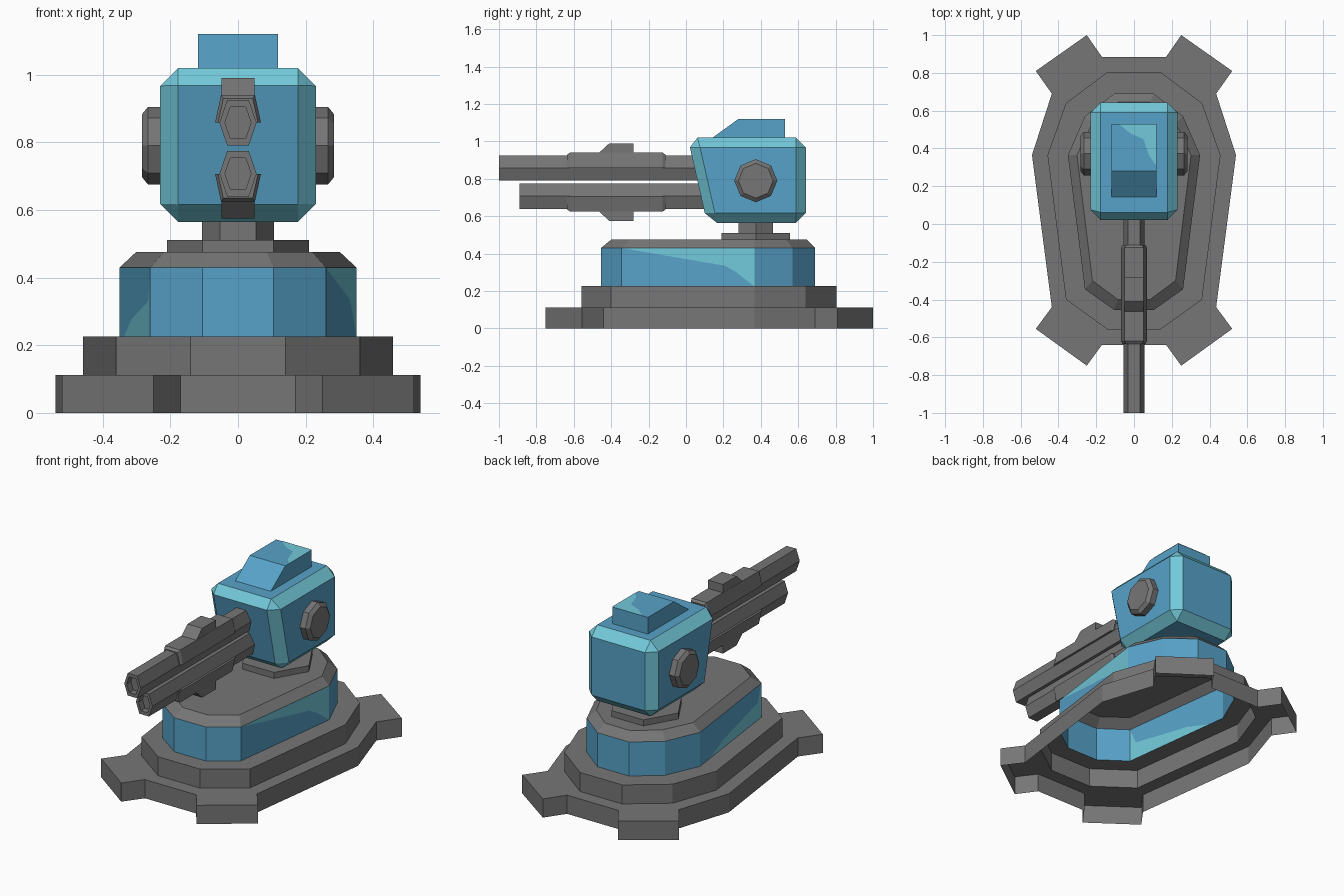
import bpy, bmesh, math

if "Cube" in bpy.data.objects:
    bpy.data.objects.remove(bpy.data.objects["Cube"])


def material(name, rgb):
    m = bpy.data.materials.new(name)
    m.diffuse_color = (*rgb, 1)
    m.use_nodes = True
    m.node_tree.nodes["Principled BSDF"].inputs["Base Color"].default_value = m.diffuse_color
    return m


GREY = material("gunmetal grey", (0.18, 0.18, 0.18))
BLUE = material("armour blue", (0.095, 0.36, 0.58))
CYAN = material("edge cyan", (0.17, 0.58, 0.70))


def finish(bm, name, *mats):
    bmesh.ops.remove_doubles(bm, verts=bm.verts, dist=1e-5)
    bmesh.ops.recalc_face_normals(bm, faces=bm.faces)
    me = bpy.data.meshes.new(name)
    bm.to_mesh(me)
    bm.free()
    for m in mats:
        me.materials.append(m)
    ob = bpy.data.objects.new(name, me)
    bpy.context.collection.objects.link(ob)
    return ob


def loft(name, rings, mat, start=False, end=False):
    """Skin a sequence of equal-sized point rings, with optional caps."""
    bm = bmesh.new()
    vs = [[bm.verts.new(p) for p in r] for r in rings]
    n = len(vs[0])
    for a, b in zip(vs, vs[1:]):
        for i in range(n):
            j = (i + 1) % n
            bm.faces.new((a[i], a[j], b[j], b[i]))
    if start:
        bm.faces.new(vs[0])
    if end:
        bm.faces.new(vs[-1])
    return finish(bm, name, mat)


def mirrored(half):
    return half + [(-x, y) for x, y in reversed(half)]


def at(outline, z):
    return [(x, y, z) for x, y in outline]


PLATE = mirrored([(.17, .885), (.25, 1.0), (.52, .81), (.435, .69), (.54, .365),
                  (.435, -.44), (.52, -.555), (.25, -.75), (.17, -.64)])
STEP = mirrored([(.14, .805), (.36, .64), (.458, .365), (.36, -.40), (.14, -.558)])
BODY = mirrored([(.105, .69), (.26, .57), (.35, .365), (.26, -.345), (.105, -.455)])
LID = mirrored([(.085, .645), (.22, .535), (.302, .365), (.22, -.30), (.085, -.40)])

# Hollow base: footed plate, step, coloured band and lid
loft("base_plate_wall", [at(PLATE, 0), at(PLATE, .112)], GREY)
bm = bmesh.new()
for outline in (PLATE, STEP):
    ring = [bm.verts.new(p) for p in at(outline, .112)]
    for i in range(len(ring)):
        bm.edges.new((ring[i - 1], ring[i]))
bmesh.ops.triangle_fill(bm, edges=bm.edges[:], use_beauty=True, normal=(0, 0, 1))
for f in bm.faces:
    f.normal_update()
top = finish(bm, "base_plate_top", GREY)
if top.data.polygons and top.data.polygons[0].normal.z < 0:
    top.data.flip_normals()
loft("base_step", [at(STEP, .112), at(STEP, .226), at(BODY, .226)], GREY)
loft("body_lid", [at(BODY, .43), at(LID, .475)], GREY, end=True)

# Band: long side walls are split into two colours along a bent line
bm = bmesh.new()
for i in range(10):
    if i not in (2, 6):
        (x0, y0), (x1, y1) = BODY[i], BODY[(i + 1) % 10]
        bm.faces.new([bm.verts.new(p) for p in
                      ((x0, y0, .226), (x1, y1, .226), (x1, y1, .43), (x0, y0, .43))])


def wall(side, pts, mat):
    f = bm.faces.new([bm.verts.new((side * (.26 + .09 * (y + .345) / .71), y, z))
                      for y, z in pts])
    f.material_index = mat


right = [(-.345, .43), (.21, .335), (.27, .30), (.345, .24), (.365, .226)]
left = [(-.345, .43), (-.30, .33), (.10, .275), (.26, .226)]
wall(1, right + [(-.345, .226)], 0)
wall(1, right + [(.365, .43)], 1)
wall(-1, left + [(.365, .226), (.365, .43)], 0)
wall(-1, left + [(-.345, .226)], 1)
finish(bm, "body_band", BLUE, CYAN)


# Neck: two stacked hexagons
def hexagon(r, z):
    return [(r * math.cos(k * math.pi / 3), .373 + r * math.sin(k * math.pi / 3), z)
            for k in range(6)]


loft("neck", [hexagon(.21, .475), hexagon(.21, .511), hexagon(.107, .511),
              hexagon(.107, .58)], GREY)

# Head: box with leaning front, chamfers in the edge colour
bm = bmesh.new()
prof = [(.009, 1.02), (.642, 1.02), (.642, .565), (.112, .565)]
sides = [[bm.verts.new((x, y, z)) for y, z in prof] for x in (-.23, .23)]
bm.faces.new(sides[0])
bm.faces.new(sides[1][::-1])
for i in range(4):
    j = (i + 1) % 4
    bm.faces.new((sides[0][i], sides[1][i], sides[1][j], sides[0][j]))
bmesh.ops.recalc_face_normals(bm, faces=bm.faces)
bmesh.ops.bevel(bm, geom=bm.edges[:], offset=.053, offset_type='OFFSET',
                segments=1, profile=.5, affect='EDGES', material=1)
finish(bm, "head", BLUE, CYAN)

# Roof fin with a thin coloured patch
fin = [(.135, 1.015), (.28, 1.12), (.53, 1.12), (.53, 1.015)]
loft("roof_fin", [[(x, y, z) for y, z in fin] for x in (-.118, .118)], BLUE, True, True)
bm = bmesh.new()
bm.faces.new([bm.verts.new((x, y, 1.122)) for x, y in
              ((-.08, .53), (-.02, .48), (.05, .45), (.08, .36), (.118, .31), (.118, .53))])
patch = finish(bm, "roof_fin_patch", CYAN)
if patch.data.polygons[0].normal.z < 0:
    patch.data.flip_normals()


# Side pivots: chamfered octagons
def octagon(r, x):
    return [(x, .373 + r * math.sin(k * math.pi / 4), .79 + r * math.cos(k * math.pi / 4))
            for k in range(8)]


for s, label in ((1, "right"), (-1, "left")):
    loft("pivot_" + label, [octagon(.115, s * .22), octagon(.115, s * .266),
                            octagon(.093, s * .284)], GREY, end=True)

# Twin guns: the lower one is the upper one mirrored about MID
MID, ZC = .7825, .858


def section(pts, y, k, s):
    return [(x * k, y, MID + s * (ZC - MID + z * k)) for x, z in pts]


HEX = [(.032, .067), (.055, 0), (.032, -.067), (-.032, -.067), (-.055, 0), (-.032, .067)]
SHELL = [(.068, 0), (.05, .082), (-.05, .082), (-.068, 0)]
for s, label, tip in ((1, "upper", -1.0), (-1, "lower", -.89)):
    loft("barrel_" + label,
         [section(HEX, .12, 1, s), section(HEX, tip, 1, s),
          section(HEX, tip, .7, s), section(HEX, tip + .04, .7, s)], GREY, end=True)
    loft("sleeve_" + label,
         [section(SHELL, y, k, s) for y, k in
          ((-.635, .87), (-.62, 1), (-.125, 1), (-.11, .87))], GREY, True, True)
    block = [(-.475, .93), (-.41, .99), (-.28, .99), (-.28, .93)]
    loft("sight_block_" + label,
         [[(x, y, MID + s * (z - MID)) for y, z in block] for x in (-.049, .049)],
         GREY, True, True)
